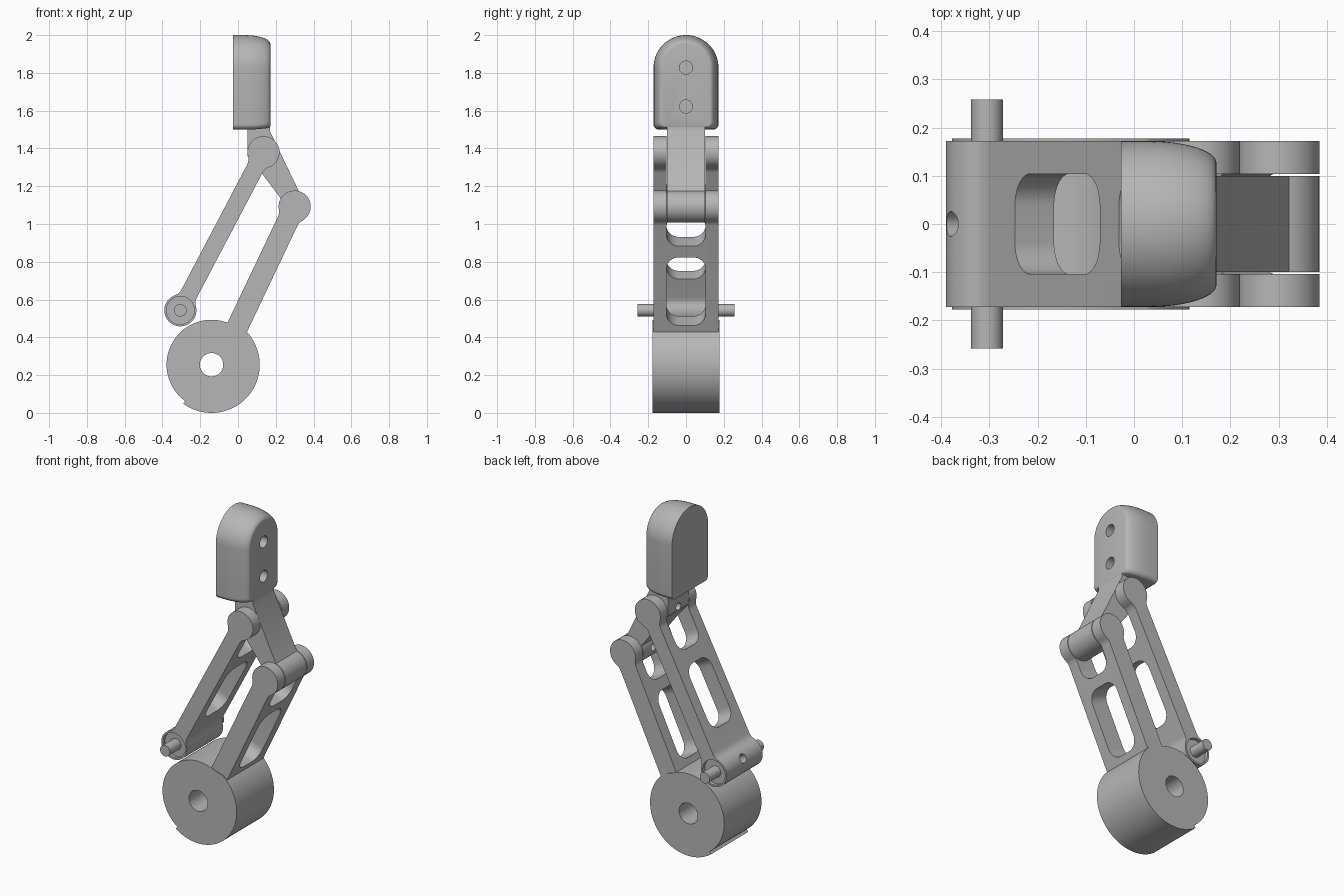
import bpy
import bmesh
from math import cos, sin, pi, radians, sqrt, atan2
from mathutils import Vector

cube = bpy.data.objects.get("Cube")
if cube:
    bpy.data.objects.remove(cube, do_unlink=True)

# Single material
grey = bpy.data.materials.new("plain grey")
grey.use_nodes = True
COLOUR = (0.47, 0.47, 0.47, 1)
grey.diffuse_color = COLOUR
grey.node_tree.nodes["Principled BSDF"].inputs["Base Color"].default_value = COLOUR

X, Y, Z = Vector((1, 0, 0)), Vector((0, 1, 0)), Vector((0, 0, 1))
ORIGIN = Vector((0, 0, 0))


def arc(cx, cy, r, start, end, n=16):
    return [(cx + r * cos(a), cy + r * sin(a))
            for a in (radians(start + (end - start) * i / n) for i in range(n + 1))]


def circle(cx, cy, r, n=48):
    return arc(cx, cy, r, 0, 360, n)[:-1]


def rounded_rect(x0, x1, y0, y1, r):
    return (arc(x1 - r, y1 - r, r, 0, 90, 10) + arc(x0 + r, y1 - r, r, 90, 180, 10)
            + arc(x0 + r, y0 + r, r, 180, 270, 10) + arc(x1 - r, y0 + r, r, 270, 360, 10))


def loft(name, rings):
    """Solid skinned through rings of points, capped at both ends."""
    bm = bmesh.new()
    loops = [[bm.verts.new(p) for p in ring] for ring in rings]
    n = len(loops[0])
    for a, b in zip(loops, loops[1:]):
        for i in range(n):
            j = (i + 1) % n
            bm.faces.new((a[i], a[j], b[j], b[i]))
    bm.faces.new(loops[0])
    bm.faces.new(loops[-1])
    bmesh.ops.recalc_face_normals(bm, faces=bm.faces)
    mesh = bpy.data.meshes.new(name)
    bm.to_mesh(mesh)
    bm.free()
    mesh.materials.append(grey)
    obj = bpy.data.objects.new(name, mesh)
    bpy.context.scene.collection.objects.link(obj)
    return obj


def prism(name, pts, lo, hi, origin=ORIGIN, u=X, v=Z, w=Y):
    """Profile in the u-v plane, extruded along w."""
    return loft(name, [[origin + u * a + v * b + w * c for a, b in pts] for c in (lo, hi)])


def cut(obj, cutters):
    """Subtract the cutters, then discard them."""
    for c in cutters:
        c.hide_render = True
        mod = obj.modifiers.new("cut", 'BOOLEAN')
        mod.operation, mod.solver, mod.object = 'DIFFERENCE', 'EXACT', c
    bpy.context.view_layer.update()
    graph = bpy.context.evaluated_depsgraph_get()
    mesh = bpy.data.meshes.new_from_object(obj.evaluated_get(graph))
    obj.modifiers.clear()
    obj.data = mesh
    for c in cutters:
        bpy.data.objects.remove(c, do_unlink=True)


def finish(obj):
    bpy.ops.object.select_all(action='DESELECT')
    obj.select_set(True)
    bpy.context.view_layer.objects.active = obj
    bpy.ops.object.shade_smooth_by_angle(angle=radians(28))


def link_outline(length, half, r, fillet, far_boss):
    """Bar with a round boss at the origin, and optionally at the far end."""
    reach = sqrt((r + fillet) ** 2 - (half + fillet) ** 2)
    touch = math_deg(atan2(half + fillet, reach))
    near = arc(0, 0, r, 360 - touch, touch, 32)
    blend = arc(reach, half + fillet, fillet, 180 + touch, 270, 6)[1:]
    # boss arc runs round the outside, then blends into the bar
    upper = blend
    lower = [(x, -y) for x, y in reversed(blend)]
    if far_boss:
        far = [(length - x, y) for x, y in near]
        return (near + upper + [(length - x, y) for x, y in reversed(upper)] + far[::-1]
                + [(length - x, y) for x, y in reversed(lower)] + lower)
    return near + upper + [(length, half), (length, -half)] + lower


def math_deg(a):
    return a * 180 / pi


def link(name, top, end, half, far_boss, fork, window):
    """Forked, windowed bar from its top pivot to its lower end."""
    d = Vector((end[0] - top[0], 0, end[1] - top[1]))
    length = d.length
    u = d.normalized()
    v = Vector((-u.z, 0, u.x))
    o = Vector((top[0], 0, top[1]))
    bar = prism(name, link_outline(length, half, 0.085, 0.06, far_boss), -WIDE, WIDE, o, u, v)
    openings = [(-0.3, fork), window]
    cutters = [prism("cutter", rounded_rect(a, b, -SLOT, SLOT, 0.068), -0.2, 0.2, o, u, Y, v)
               for a, b in openings]
    return bar, cutters, u, v


WIDE, SLOT = 0.172, 0.104
PIVOT_A, PIVOT_B, PIVOT_C = (0.135, 1.38), (0.30, 1.092), (-0.305, 0.543)

# Rear link, with recessed boss ends and a cross hole at the bottom
rear, tools, u, v = link("rear_link", PIVOT_A, PIVOT_C, 0.046, True, 0.27, (0.355, 0.734))
for lo, hi in ((-0.2, 0.02 - WIDE), (WIDE - 0.02, 0.2)):
    tools.append(prism("cutter", circle(*PIVOT_C, 0.074), lo, hi))
side = v if v.x < 0 else -v
tools.append(prism("cutter", circle(0, 0, 0.026, 24), 0.02, 0.12,
                   Vector((PIVOT_C[0], 0, PIVOT_C[1])), u, Y, side))
cut(rear, tools)

# Front arm, running into the drum
front, tools, u, v = link("front_arm", PIVOT_B, (-0.022, 0.415), 0.057, False, 0.205, (0.27, 0.67))
cut(front, tools)

# Lower pivot pin
pin = prism("pivot_pin", circle(*PIVOT_C, 0.033, 32), -0.258, 0.258)

# Drum with a small step in its radius and a through bore
DRUM = (-0.14, 0.255)
drum = prism("drum", arc(*DRUM, 0.255, 234, 410, 60) + arc(*DRUM, 0.238, 62, 234, 60), -0.177, 0.177)
bore = prism("cutter", circle(*DRUM, 0.062), -0.3, 0.3)
cut(drum, [bore])

# Bore also clears the arm root
cut(front, [prism("cutter", circle(*DRUM, 0.062), -0.3, 0.3)])

# Bent coupler carrying the head
outline = ([(0.17, 1.52), (0.05, 1.52), (0.05, 1.36), (0.125, 1.27)]
           + arc(*PIVOT_B, 0.085, 150, 435, 40) + [(0.17, 1.49)])
coupler = prism("coupler", outline, -0.1, 0.1)
cut(coupler, [prism("cutter", circle(0, z, 0.022, 24), x - 0.15, x - 0.02, ORIGIN, Y, Z, X)
              for x, z in (PIVOT_A, PIVOT_B)])


# Arched head, rounding off toward its face
def head_ring(x, inset):
    r, base, c = WIDE - inset, 1.5 + 0.35 * inset, 0.028
    pts = (arc(0, 1.828, r, 0, 180, 40) + arc(c - r, base + c, c, 180, 270, 8)
           + arc(r - c, base + c, c, 270, 360, 8))
    return [Vector((x, a, b)) for a, b in pts]


STEPS = 12
rings = [head_ring(-0.027, 0)]
for i in range(STEPS + 1):
    a = pi / 2 * i / STEPS
    rings.append(head_ring(0.03 + 0.141 * sin(a), 0.045 * (1 - cos(a))))
head = loft("head", rings)
cut(head, [prism("cutter", circle(0, z, 0.035, 32), 0.07, 0.25, ORIGIN, Y, Z, X)
           for z in (1.828, 1.622)])

for part in (rear, front, pin, drum, coupler, head):
    finish(part)
